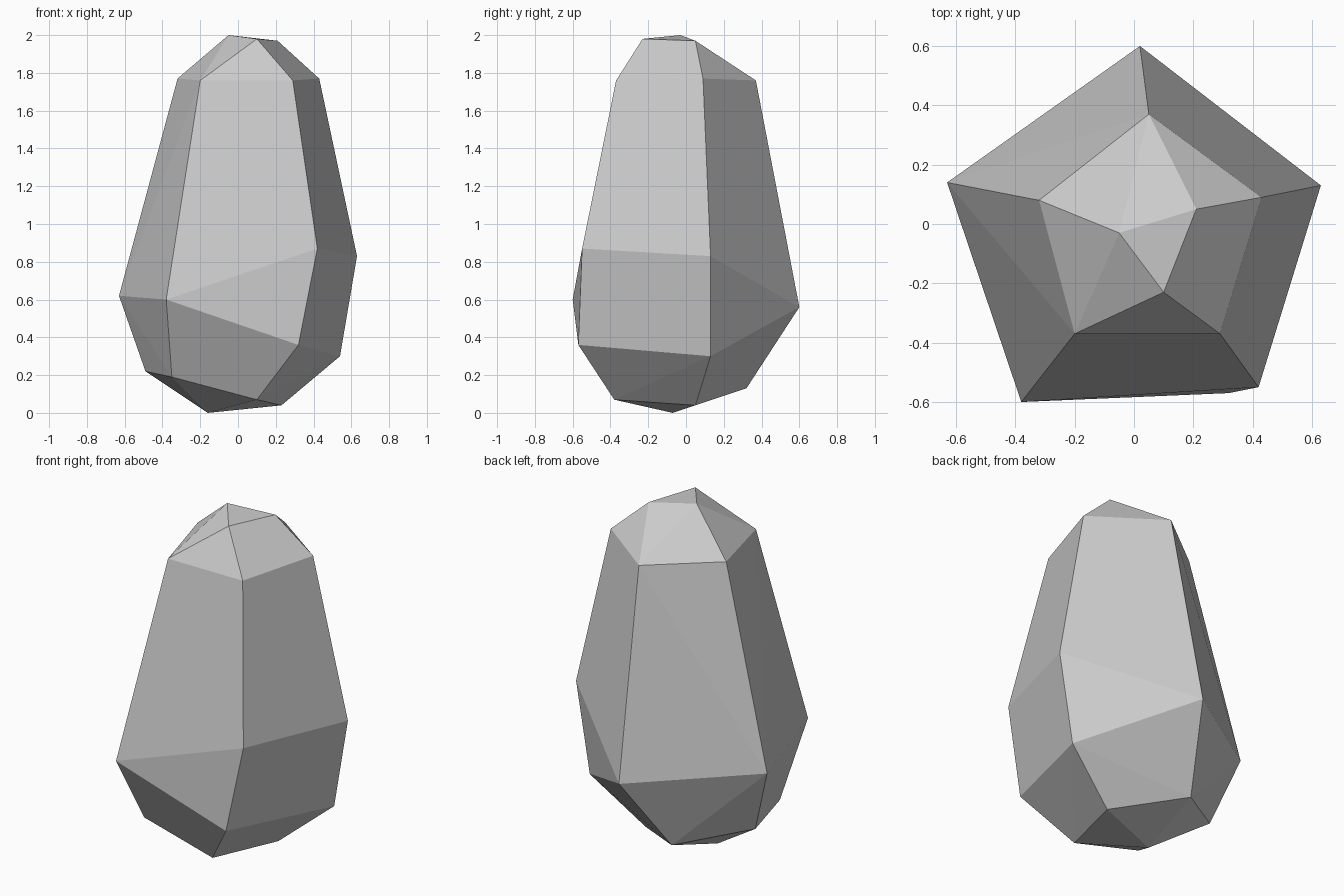
import bpy
import bmesh

cube = bpy.data.objects.get("Cube")
if cube:
    bpy.data.objects.remove(cube, do_unlink=True)

# One flat stone grey
stone = bpy.data.materials.new("stone_grey")
stone.use_nodes = True
grey = (0.6, 0.6, 0.6, 1.0)
stone.diffuse_color = grey
stone.node_tree.nodes["Principled BSDF"].inputs["Base Color"].default_value = grey

# Corners of the chiselled boulder, ring by ring
crown = [(-0.05, -0.03, 2.0), (0.21, 0.05, 1.97), (0.10, -0.23, 1.98)]
shoulder = [(-0.20, -0.37, 1.76), (0.29, -0.37, 1.76), (0.43, 0.09, 1.77),
            (0.05, 0.37, 1.76), (-0.32, 0.08, 1.77)]
belly = [(-0.38, -0.60, 0.60), (0.42, -0.55, 0.87), (0.63, 0.13, 0.83),
         (0.02, 0.60, 0.56), (-0.63, 0.14, 0.62)]
lower = [(-0.35, -0.38, 0.19), (0.32, -0.57, 0.36), (0.54, 0.13, 0.30),
         (-0.13, 0.32, 0.13), (-0.49, 0.05, 0.22)]
foot = [(0.10, -0.38, 0.07), (0.23, 0.05, 0.04), (-0.16, -0.07, 0.0)]

# Wrap the corners in a convex shell with merged flat facets
bm = bmesh.new()
for ring in (crown, shoulder, belly, lower, foot):
    for corner in ring:
        bm.verts.new(corner)
bmesh.ops.convex_hull(bm, input=bm.verts[:])
bmesh.ops.dissolve_limit(bm, angle_limit=0.03, verts=bm.verts[:], edges=bm.edges[:])
bmesh.ops.recalc_face_normals(bm, faces=bm.faces[:])

mesh = bpy.data.meshes.new("boulder")
bm.to_mesh(mesh)
bm.free()
mesh.materials.append(stone)
boulder = bpy.data.objects.new("boulder", mesh)
bpy.context.scene.collection.objects.link(boulder)
